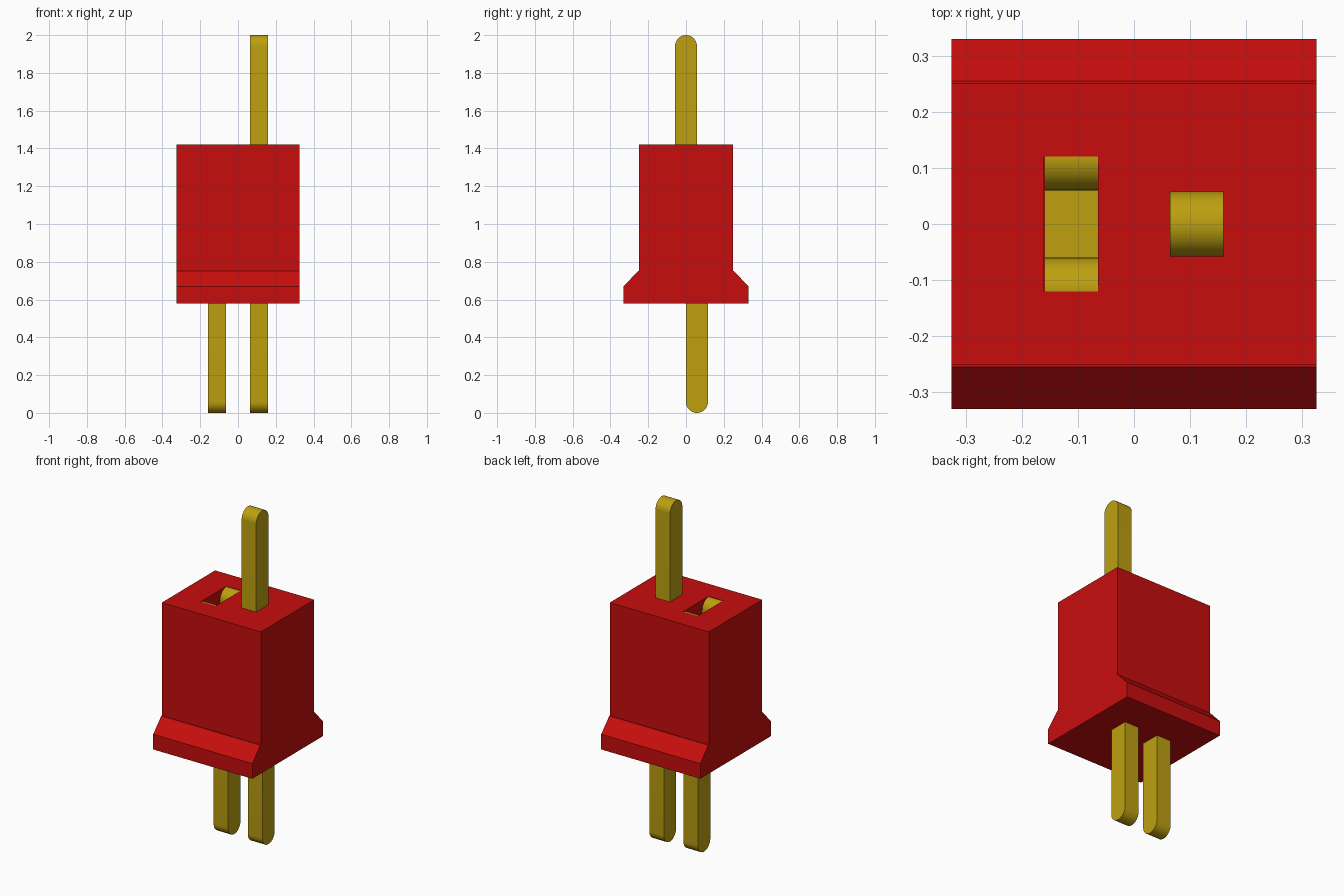
import bpy, bmesh, math

cube = bpy.data.objects.get("Cube")
if cube:
    bpy.data.objects.remove(cube, do_unlink=True)


def material(name, rgb):
    m = bpy.data.materials.new(name)
    m.use_nodes = True
    m.diffuse_color = (*rgb, 1)
    m.node_tree.nodes["Principled BSDF"].inputs["Base Color"].default_value = (*rgb, 1)
    return m


RED = material("red plastic", (0.58, 0.004, 0.004))
GOLD = material("gold contact", (0.51, 0.35, 0.005))


def extrude_profile(name, points, x, width, mat):
    """Extrude a closed (y, z) profile along x, centred on x."""
    bm = bmesh.new()
    face = bm.faces.new([bm.verts.new((x - width / 2, y, z)) for y, z in points])
    new = bmesh.ops.extrude_face_region(bm, geom=[face])["geom"]
    bmesh.ops.translate(bm, vec=(width, 0, 0),
                        verts=[v for v in new if isinstance(v, bmesh.types.BMVert)])
    bmesh.ops.recalc_face_normals(bm, faces=bm.faces[:])
    mesh = bpy.data.meshes.new(name)
    bm.to_mesh(mesh)
    bm.free()
    mesh.materials.append(mat)
    ob = bpy.data.objects.new(name, mesh)
    bpy.context.collection.objects.link(ob)
    return ob


def select_only(ob):
    bpy.ops.object.select_all(action='DESELECT')
    ob.select_set(True)
    bpy.context.view_layer.objects.active = ob


def arc(cy, cz, r, start, steps=20):
    """Half circle, anticlockwise from the start angle."""
    angles = [start + math.pi * i / steps for i in range(steps + 1)]
    return [(cy + r * math.cos(a), cz + r * math.sin(a)) for a in angles]


BOTTOM, TOP = 0.58, 1.42
PIN_X, PIN_W, R = 0.112, 0.095, 0.058

# Housing with a flared foot at front and back
half = [(0.33, BOTTOM), (0.33, 0.67), (0.255, 0.75), (0.25, 0.75), (0.25, TOP)]
housing = extrude_profile("housing", half + [(-y, z) for y, z in reversed(half)],
                          0, 0.65, RED)

# Socket slot cut into the top
slot = [(-0.12, 0.78), (0.12, 0.78), (0.12, 1.5), (-0.12, 1.5)]
cutter = extrude_profile("slot_cutter", slot, -PIN_X, PIN_W + 0.001, RED)
cutter.hide_render = True
mod = housing.modifiers.new("slot", 'BOOLEAN')
mod.operation = 'DIFFERENCE'
mod.solver = 'EXACT'
mod.object = cutter
select_only(housing)
bpy.ops.object.modifier_apply(modifier=mod.name)
bpy.data.objects.remove(cutter, do_unlink=True)

# Forked contact inside the slot, with two round-tipped prongs
prong = arc(2 * R + 0.002, TOP - R - 0.002, R, 0)
fork = [(4 * R - R + 0.002, 0.75)] + prong + [(R + 0.002, 0.8)]
contacts = [extrude_profile("socket_fork", fork + [(-y, z) for y, z in reversed(fork)],
                            -PIN_X, PIN_W, GOLD)]

# Upper plug pin
contacts.append(extrude_profile(
    "plug_pin", [(-R, 1.1), (R, 1.1)] + arc(0, 2 - R, R, 0), PIN_X, PIN_W, GOLD))

# Two lower solder pins
for side, x in (("left", PIN_X), ("right", -PIN_X)):
    contacts.append(extrude_profile(
        side + "_solder_pin",
        [(2 * R, 0.77), (0, 0.77)] + arc(R, R, R, math.pi), x, PIN_W, GOLD))

for ob in contacts:
    select_only(ob)
    bpy.ops.object.shade_smooth_by_angle(angle=math.radians(30))
